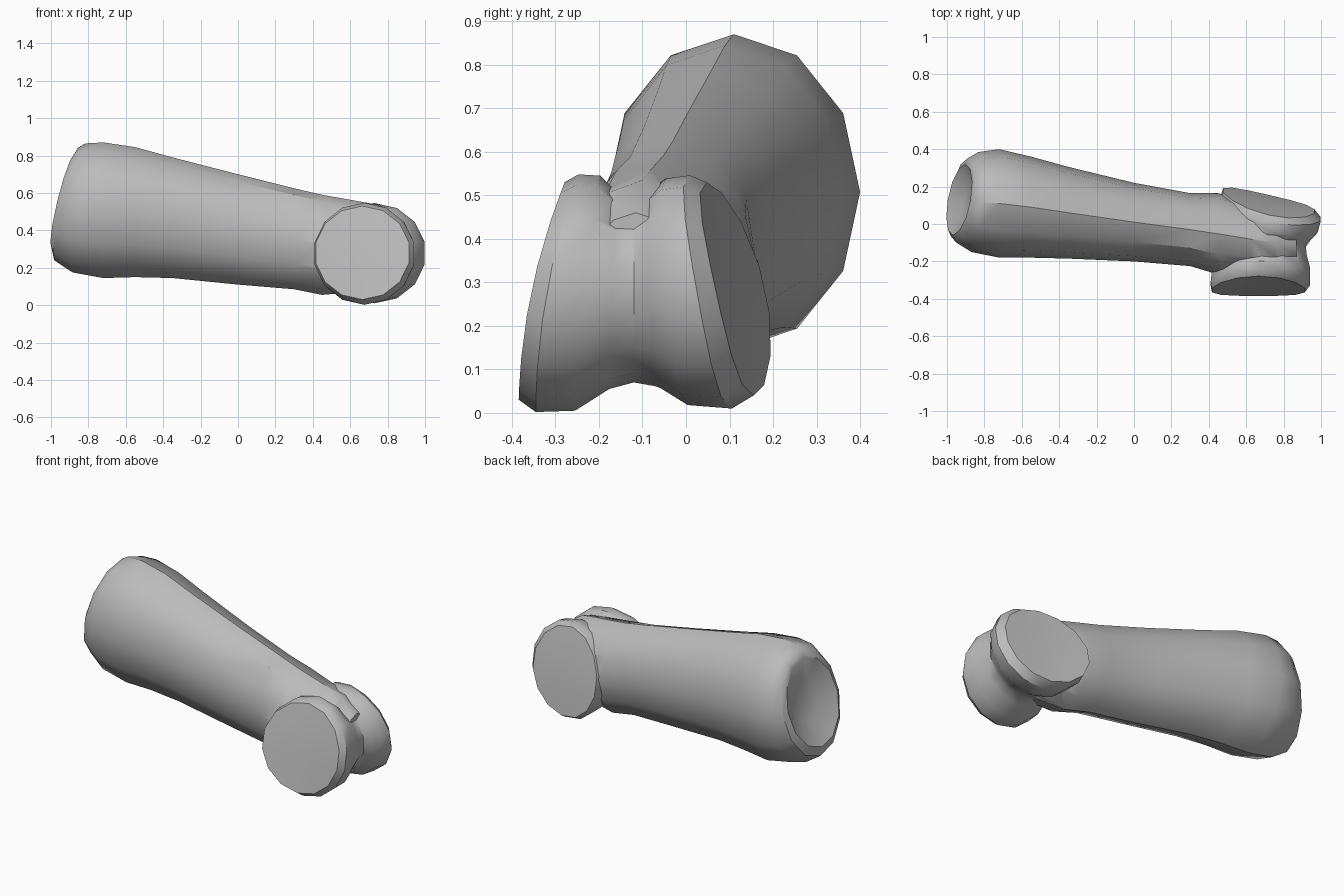
import bpy, bmesh
from math import sin, cos, pi

old = bpy.data.objects.get("Cube")
if old:
    bpy.data.objects.remove(old, do_unlink=True)

bone = bpy.data.materials.new("bone grey")
bone.use_nodes = True
bone.diffuse_color = (0.5, 0.5, 0.5, 1)
bone.node_tree.nodes["Principled BSDF"].inputs["Base Color"].default_value = (0.5, 0.5, 0.5, 1)


def loft(name, rings):
    """Skin a list of equal point rings and fan both ends shut."""
    bm = bmesh.new()
    loops = [[bm.verts.new(p) for p in ring] for ring in rings]
    n = len(loops[0])
    for a, b in zip(loops, loops[1:]):
        for i in range(n):
            j = (i + 1) % n
            bm.faces.new((a[i], a[j], b[j], b[i]))
    ends = [bm.faces.new(loops[0]), bm.faces.new(loops[-1])]
    bmesh.ops.poke(bm, faces=ends)
    bmesh.ops.recalc_face_normals(bm, faces=bm.faces)
    mesh = bpy.data.meshes.new(name)
    bm.to_mesh(mesh)
    bm.free()
    mesh.materials.append(bone)
    obj = bpy.data.objects.new(name, mesh)
    bpy.context.collection.objects.link(obj)
    return obj


def shaft_ring(x, y0, y1, z0, z1, lean=0.0, turn=0.0, n=12):
    """Twelve-sided ring across the bone; lean and turn tilt it."""
    ring = []
    for i in range(n):
        a = 2 * pi * i / n
        dy, dz = (y1 - y0) / 2 * sin(a), (z1 - z0) / 2 * cos(a)
        ring.append((x + lean * dz + turn * dy, (y0 + y1) / 2 + dy, (z0 + z1) / 2 + dz))
    return ring


# Shaft: shallow dished end, flared head, then the taper into the knuckle
shaft = loft("bone_shaft", [shaft_ring(*r) for r in (
    (-0.885, 0.04, 0.23, 0.43, 0.68, 0.2, 0.16),
    (-0.935, -0.06, 0.32, 0.3, 0.805, 0.24, 0.17),
    (-0.92, -0.1, 0.35, 0.24, 0.84, 0.21, 0.13),
    (-0.85, -0.15, 0.385, 0.175, 0.865, 0.1, 0.07),
    (-0.72, -0.18, 0.4, 0.145, 0.87),
    (-0.55, -0.18, 0.36, 0.15, 0.845),
    (-0.35, -0.185, 0.305, 0.145, 0.79),
    (0.0, -0.2, 0.22, 0.11, 0.7),
    (0.3, -0.225, 0.165, 0.085, 0.625),
    (0.45, -0.27, 0.165, 0.055, 0.59),
    (0.62, -0.27, 0.11, 0.07, 0.56),
    (0.76, -0.25, 0.05, 0.12, 0.535),
    (0.87, -0.22, -0.01, 0.2, 0.46))])


def knuckle_ring(off, cx, cz, rx, rz, turn=0.0, n=14):
    """Upright ring whose sides splay and bow outwards towards the bottom."""
    ring = []
    for i in range(n):
        a = 2 * pi * (i + 0.5) / n
        dx, dz = rx * cos(a), rz * sin(a)
        ring.append((cx + dx, -0.12 + off * (1 - 0.9 * dz - 1.6 * dz * dz) + turn * dx, cz + dz))
    return ring


# Knuckle: two rounded condyles with a groove between them
knuckle = loft("knuckle", [knuckle_ring(*r) for r in (
    (-0.225, 0.665, 0.28, 0.16, 0.16),
    (-0.235, 0.665, 0.28, 0.255, 0.25),
    (-0.2, 0.675, 0.275, 0.272, 0.273),
    (-0.12, 0.68, 0.275, 0.268, 0.27),
    (-0.05, 0.68, 0.28, 0.25, 0.225),
    (0.0, 0.69, 0.285, 0.235, 0.215),
    (0.05, 0.7, 0.285, 0.25, 0.225, -0.06),
    (0.11, 0.72, 0.278, 0.268, 0.26, -0.12),
    (0.2, 0.73, 0.278, 0.275, 0.268, -0.2),
    (0.245, 0.72, 0.285, 0.25, 0.245, -0.23),
    (0.24, 0.715, 0.285, 0.16, 0.16, -0.23))])

# Fuse both into one bone
fuse = shaft.modifiers.new("fuse", 'BOOLEAN')
fuse.operation = 'UNION'
fuse.solver = 'EXACT'
fuse.object = knuckle
bpy.context.view_layer.objects.active = shaft
shaft.select_set(True)
bpy.ops.object.modifier_apply(modifier="fuse")
bpy.data.objects.remove(knuckle, do_unlink=True)
shaft.name = "finger_bone"
bpy.ops.object.shade_smooth_by_angle(angle=0.6)
